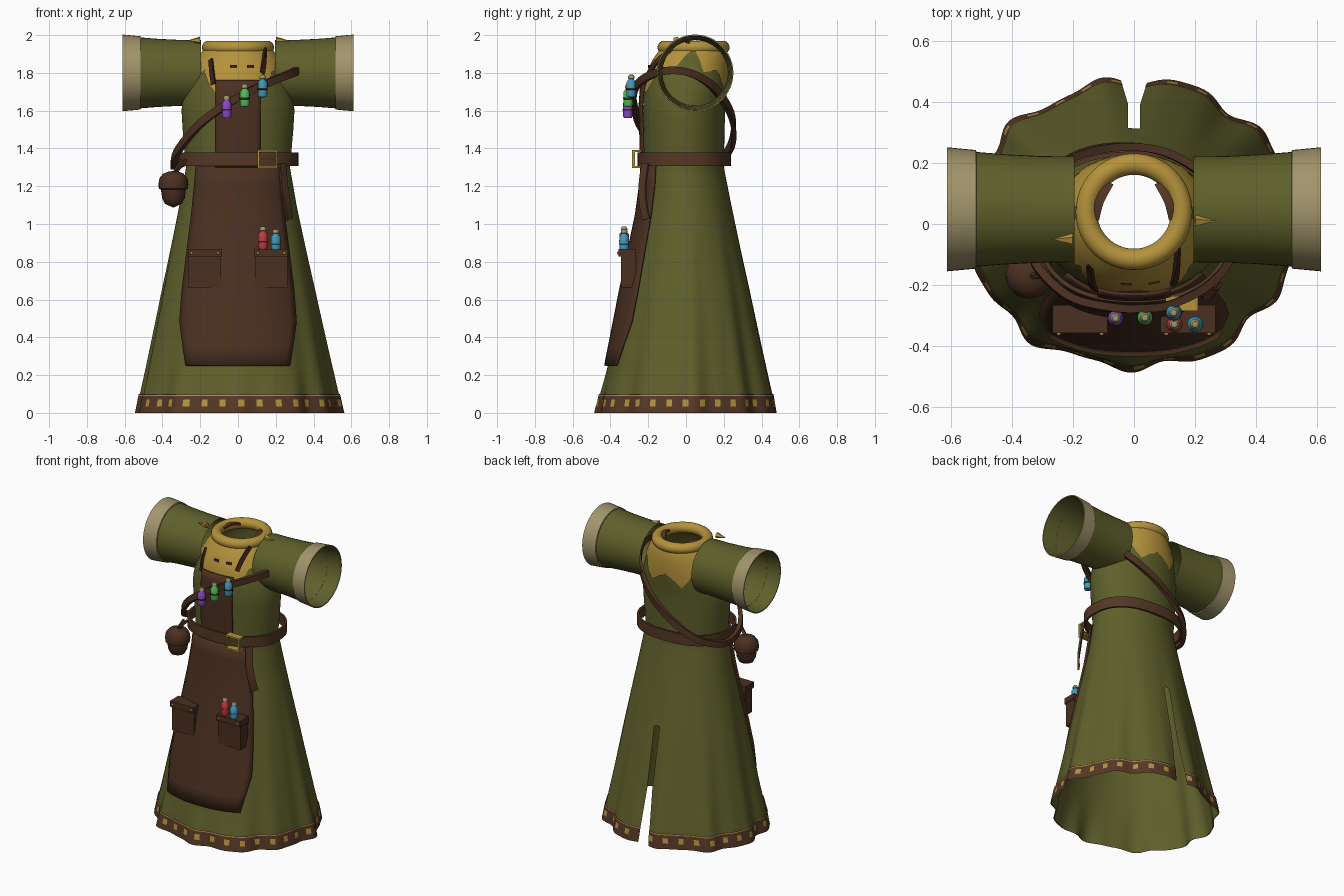
import bpy, bmesh, math, random
from mathutils import Vector

random.seed(4)
if "Cube" in bpy.data.objects:
    bpy.data.objects.remove(bpy.data.objects["Cube"])


def material(name, *rgb):
    m = bpy.data.materials.new(name)
    m.use_nodes = True
    m.diffuse_color = (*rgb, 1)
    m.node_tree.nodes["Principled BSDF"].inputs["Base Color"].default_value = (*rgb, 1)
    return m


ROBE = material("olive cloth", .114, .116, .024)
LEATHER = material("brown leather", .09, .039, .019)
APRON = material("apron brown", .07, .029, .015)
GOLD = material("gold cloth", .46, .29, .045)
TAN = material("tan trim", .36, .3, .15)
DARK = material("dark brown", .045, .016, .009)
RED = material("red glass", .5, .05, .05)
BLUE = material("blue glass", .05, .32, .5)
GREEN = material("green glass", .08, .5, .09)
PURPLE = material("purple glass", .24, .07, .52)


def grid(name, rows, mats, rule=None, angle=40, thick=0):
    """Sheet of quads through equal rows of points; touching edges are welded."""
    n = len(rows[0])
    faces = [(r * n + c, r * n + c + 1, (r + 1) * n + c + 1, (r + 1) * n + c)
             for r in range(len(rows) - 1) for c in range(n - 1)]
    me = bpy.data.meshes.new(name)
    me.from_pydata([p for row in rows for p in row], [], faces)
    for m in mats:
        me.materials.append(m)
    if rule:
        for i, f in enumerate(me.polygons):
            f.material_index = rule(i // (n - 1), i % (n - 1))
    bm = bmesh.new()
    bm.from_mesh(me)
    bmesh.ops.remove_doubles(bm, verts=bm.verts, dist=1e-5)
    bmesh.ops.recalc_face_normals(bm, faces=bm.faces)
    bm.to_mesh(me)
    bm.free()
    ob = bpy.data.objects.new(name, me)
    bpy.context.collection.objects.link(ob)
    if thick:
        mod = ob.modifiers.new("thickness", 'SOLIDIFY')
        mod.thickness, mod.offset = thick, 0
    bpy.ops.object.select_all(action='DESELECT')
    ob.select_set(True)
    bpy.context.view_layer.objects.active = ob
    bpy.ops.object.shade_smooth_by_angle(angle=math.radians(angle))
    return ob


def lathe(name, profile, loc, mats, axis='Z', sides=24):
    """Turned part: profile of (radius, height, material slot)."""
    rows = []
    for r, h, _ in profile:
        row = []
        for i in range(sides + 1):
            t = math.tau * (i % sides) / sides
            u, v = r * math.cos(t), r * math.sin(t)
            row.append(Vector((u, v, h) if axis == 'Z' else (h, u, v)) + Vector(loc))
        rows.append(row)
    return grid(name, rows, mats, lambda r, c: profile[r][2])


def box(name, x0, x1, y0, y1, z0, z1, mat):
    bpy.ops.mesh.primitive_cube_add(size=1, location=((x0 + x1) / 2, (y0 + y1) / 2, (z0 + z1) / 2))
    ob = bpy.context.object
    ob.name = name
    ob.scale = (x1 - x0, y1 - y0, z1 - z0)
    ob.data.materials.append(mat)


def spline(pts, closed, steps=8):
    pts, n, out = [Vector(p) for p in pts], len(pts), []
    pick = lambda i: pts[i % n] if closed else pts[min(max(i, 0), n - 1)]
    for i in range(n if closed else n - 1):
        a, b, c, d = (pick(i + k) for k in (-1, 0, 1, 2))
        for s in range(steps):
            t = s / steps
            out.append(.5 * (2 * b + (c - a) * t + (2 * a - 5 * b + 4 * c - d) * t * t
                             + (3 * b - a - 3 * c + d) * t ** 3))
    return out if closed else out + [pts[-1]]


def ribbon(name, pts, width, thick, mat, closed=False, up=False):
    """Flat band along a path, lying against the body (or lying level)."""
    path = spline(pts, closed)
    n, rows = len(path), []
    for i, p in enumerate(path):
        a = path[(i - 1) % n] if closed or i else p
        b = path[(i + 1) % n] if closed or i < n - 1 else p
        t = (b - a).normalized()
        out = Vector((0, 0, 1)) if up else Vector((p.x, p.y, 0))
        out = (out - t * out.dot(t)).normalized()
        w = t.cross(out) * width / 2
        h = out * thick / 2
        rows.append([p + w + h, p - w + h, p - w - h, p + w - h, p + w + h])
    if closed:
        rows.append(rows[0])
    return grid(name, rows, [mat], angle=50)


# Robe surface: height, half width, half depth, depth centre
PROFILE = [(0, .52, .457, 0), (.1, .503, .443, 0), (.65, .4, .335, 0), (1.1, .31, .24, 0),
           (1.3, .275, .21, -.01), (1.5, .293, .214, -.01), (1.62, .3, .218, -.01),
           (1.72, .28, .22, 0), (1.8, .25, .213, .01), (1.87, .215, .195, .025),
           (1.92, .18, .172, .038), (1.95, .15, .15, .04)]


def section(z):
    for p, q in zip(PROFILE, PROFILE[1:]):
        if z <= q[0]:
            t = (z - p[0]) / (q[0] - p[0])
            return [u + (v - u) * t for u, v in zip(p[1:], q[1:])]
    return PROFILE[-1][1:]


def surf(z, t, off=0):
    """Point on the robe; folds deepen downwards and lie flat under the apron."""
    a, b, yc = section(z)
    f = max(0, 1 - z / 1.1) ** 1.2
    f *= 1 - max(0, -math.sin(t)) ** 2 * min(1, z / .25)
    s = 1 + f * (.02 + .03 * math.sin(11 * t + .6) + .012 * math.sin(5 * t + 1)
                 + .012 * math.sin(19 * t))
    return Vector(((a + off) * s * math.cos(t), yc + (b + off) * s * math.sin(t), z))


def front(x, z, off):
    a, b, yc = section(z)
    return Vector((x, yc - b * max(0, 1 - abs(x / a) ** 2.4) ** .5 - off, z))


def ring(z, off, cols):
    """One turn starting and ending at the back, opened by the slit low down."""
    gap = 0 if z >= .75 else (.02 + .022 * max(0, 1 - z / .35)) / section(z)[0]
    return [surf(z, math.pi / 2 + gap + (math.tau - 2 * gap) * i / cols, off)
            for i in range(cols + 1)]


levels = [i * .05 for i in range(15)] + [.749, .751] + [.8 + i * .05 for i in range(22)] + \
         [1.87, 1.9, 1.92, 1.95]
grid("robe", [ring(z, 0, 192) for z in levels], [ROBE])

# Patterned hem
hem_levels = [0, .008, .035, .07, .089, .094, .1]
grid("hem_trim", [ring(z, .006, 192) for z in hem_levels], [LEATHER, GOLD],
     lambda r, c: int(r == 4 or (r == 2 and c % 6 < 2)))

# Ragged yoke, high at the shoulders and long at front and back
cols, edge = 96, []
for i in range(cols):
    t = math.pi / 2 + math.tau * i / cols
    base = 1.715 + .17 * math.cos(t) ** 4
    edge.append(base + (.08 * abs((i % 12) / 6 - 1) - .03) * random.uniform(.8, 1.3))
edge.append(edge[0])
grid("yoke", [[surf(e + (1.95 - e) * k / 8, math.pi / 2 + math.tau * i / cols, .007)
               for i, e in enumerate(edge)] for k in range(9)], [GOLD])

# Rolled collar
bpy.ops.mesh.primitive_torus_add(location=(0, .04, 1.935), major_radius=.156, minor_radius=.035,
                                 major_segments=48, minor_segments=16)
collar = bpy.context.object
collar.name = "collar"
collar.data.materials.append(GOLD)
bpy.ops.object.shade_smooth()

# Sleeves, cuffs, torn scraps, bib straps and eyelets
for side, word, low, eye in ((1, "left", 1.8, .066), (-1, "right", 1.74, -.024)):
    lathe(word + "_sleeve", [(r, x * side, 0) for r, x in
          ((.173, .195), (.174, .3), (.18, .42), (.188, .52), (.197, .61))],
          (0, .048, 1.8), [ROBE], 'X', 48)
    lathe(word + "_cuff", [(r, x * side, 0) for r, x in
          ((.187, .515), (.194, .517), (.203, .612), (.196, .612))],
          (0, .048, 1.8), [TAN], 'X', 48)
    ribbon(word + "_bib_strap", [front(side * x, low + dz, .016) for x, dz in
           ((.13, 0), (.138, .06), (.145, .13))], .026, .012, DARK)
    ribbon(word + "_neck_strap", [(side * .128, .015, 1.945), (side * .112, .075, 1.955),
           (side * .08, .135, 1.945)], .028, .012, LEATHER, up=True)
    ribbon(word + "_eyelet", [front(eye + dx, 1.835, .012) for dx in (-.018, .018)],
           .016, .006, DARK)
    bpy.ops.mesh.primitive_cone_add(vertices=5, radius1=.02, depth=.07, rotation=(0, side * 1.6, 0),
                                    location=(side * .235, -.02 + side * .03, 1.972))
    bpy.context.object.name = word + "_torn_scrap"
    bpy.context.object.data.materials.append(GOLD)

# Apron skirt and bib
skirt = [(.25, .275), (.35, .29), (.48, .308), (.65, .295), (.85, .27), (1.05, .245),
         (1.2, .23), (1.32, .22)]
grid("apron_skirt", [[front(w * k / 10, z, .014) for k in range(-10, 11)] for z, w in skirt],
     [APRON], thick=.012)
grid("apron_bib", [[front(.118 * k / 6, 1.3 + .046 * r, .018) for k in range(-6, 7)]
                   for r in range(11)], [APRON], thick=.012)

# Belt, hanging end and buckle
belt = []
for i in range(32):
    c, s = math.cos(math.tau * i / 32), math.sin(math.tau * i / 32)
    belt.append((math.copysign(abs(c) ** .85, c) * .312, math.copysign(abs(s) ** .85, s) * .24 - .01, 1.342))
ribbon("belt", belt, .072, .014, LEATHER, closed=True)
ribbon("belt_end", [(.235, -.215, 1.32), (.245, -.23, 1.2), (.262, -.225, 1.1), (.272, -.21, 1.025)],
       .048, .012, LEATHER)
for z in (1.296, 1.381):
    box("buckle_rail", .103, .21, -.285, -.235, z, z + .01, GOLD)
for x in (.103, .2):
    box("buckle_post", x, x + .01, -.285, -.27, 1.296, 1.391, GOLD)
box("buckle_tongue", .105, .2, -.28, -.27, 1.341, 1.348, GOLD)

# Shoulder strap looping from right hip over left shoulder
ribbon("shoulder_strap", [
    (-.34, -.06, 1.33), (-.31, -.15, 1.4), (-.2, -.245, 1.53), (-.06, -.275, 1.635),
    (.04, -.275, 1.69), (.13, -.26, 1.735), (.25, -.195, 1.785), (.32, -.1, 1.812),
    (.32, .02, 1.8), (.25, .14, 1.73), (.1, .235, 1.59), (-.08, .25, 1.46),
    (-.23, .2, 1.36), (-.33, .07, 1.31)], .04, .026, APRON, closed=True)

# Pockets with flaps and studs
for side, word in ((1, "left"), (-1, "right")):
    x = side * .176
    box(word + "_pocket", x - .085, x + .085, -.345, -.265, .665, .85, APRON)
    box(word + "_pocket_flap", x - .09, x + .09, -.357, -.265, .828, .868, APRON)
    for dx in (-.07, .07):
        bpy.ops.mesh.primitive_uv_sphere_add(segments=10, ring_count=6, radius=.008,
                                             location=(x + dx, -.358, .846))
        bpy.context.object.name = word + "_pocket_stud"
        bpy.context.object.data.materials.append(GOLD)

# Potion bottles
bottle = [(0, 0, 0), (.021, .002, 0), (.025, .012, 0), (.025, .04, 1), (.027, .041, 1),
          (.027, .049, 1), (.025, .05, 0), (.025, .08, 0), (.014, .094, 0), (.013, .098, 2),
          (.017, .1, 2), (.017, .111, 2), (.01, .12, 2), (0, .122, 2)]
for word, x, y, z, glass, band in (
        ("purple", -.06, -.308, 1.56, PURPLE, DARK), ("green", .036, -.306, 1.62, GREEN, DARK),
        ("upper_blue", .13, -.29, 1.67, BLUE, DARK), ("red", .132, -.328, .866, RED, RED),
        ("lower_blue", .2, -.328, .852, BLUE, BLUE)):
    lathe(word + "_bottle", bottle, (x, y, z), [glass, band, TAN], sides=16)

# Acorn pouch on two cords
lathe("acorn_pouch", [(0, -.095, 0), (.012, -.09, 0), (.045, -.075, 0), (.06, -.045, 0),
                      (.066, 0, 0), (.077, .005, 0), (.079, .03, 0), (.074, .06, 0),
                      (.055, .084, 0), (.025, .096, 0), (0, .098, 0)],
      (-.342, -.165, 1.182), [APRON])
for x in (-.3, -.275):
    ribbon("pouch_cord", [(-.342, -.165, 1.26), ((x - .342) / 2, -.17, 1.3), (x, -.16, 1.34)],
           .014, .014, LEATHER)
